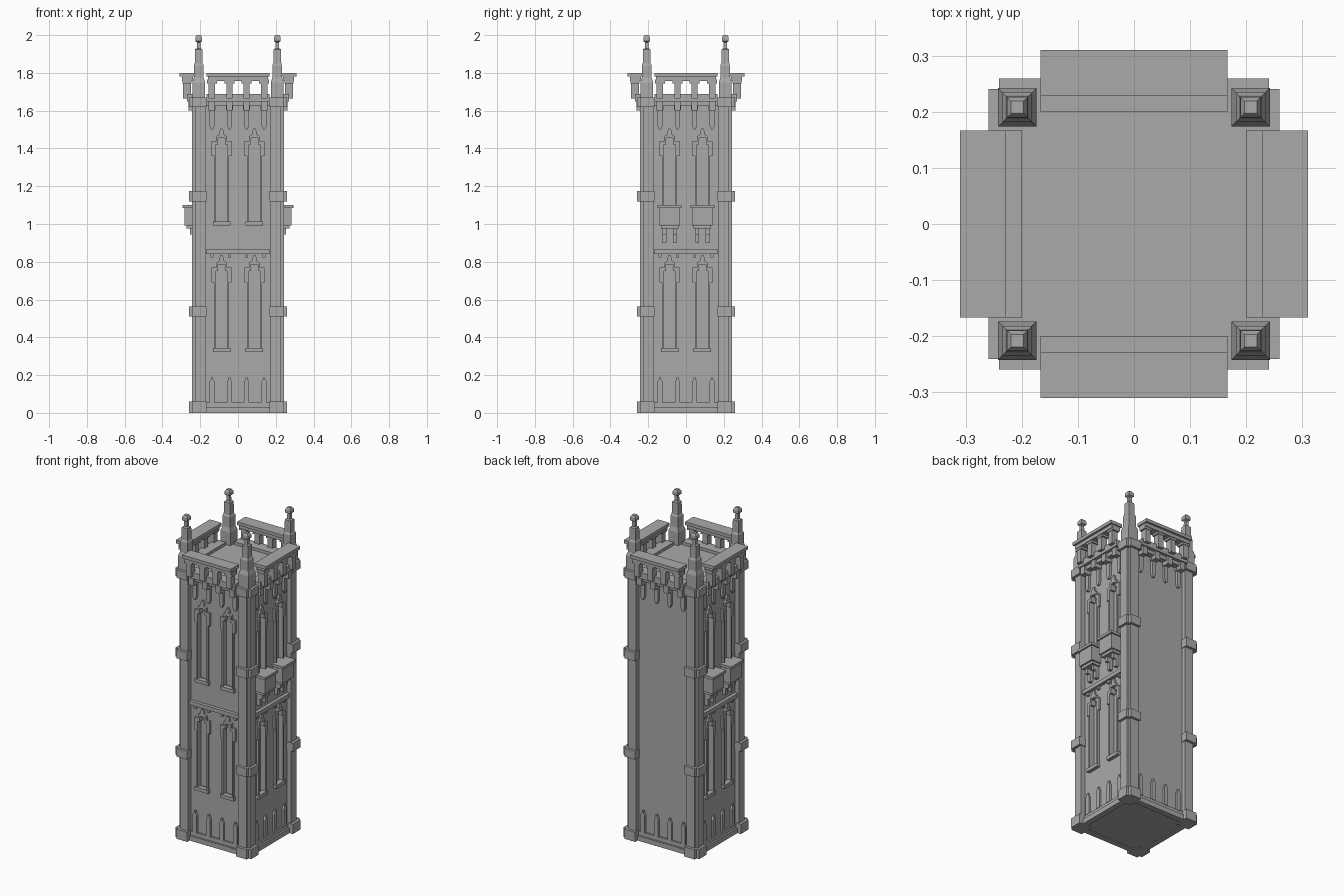
import bpy, bmesh, math
from mathutils import Matrix, Vector

if "Cube" in bpy.data.objects:
    bpy.data.objects.remove(bpy.data.objects["Cube"], do_unlink=True)

stone = bpy.data.materials.new("grey_stone")
stone.use_nodes = True
GREY = (0.4, 0.4, 0.4, 1)
stone.diffuse_color = GREY
stone.node_tree.nodes["Principled BSDF"].inputs["Base Color"].default_value = GREY

FRONT, RIGHT, BACK, LEFT = range(4)
ALL = (FRONT, RIGHT, BACK, LEFT)
DECORATED = (FRONT, RIGHT, LEFT)
BALCONIES = (RIGHT, LEFT)
WALL = 0.215
BAYS = (-0.087, 0.087)
PILASTERS = (-0.138, -0.045, 0.045, 0.138)


def rect(u0, u1, z0, z1):
    return [(u0, z0), (u1, z0), (u1, z1), (u0, z1)]


def mirrored(half, u, z):
    """Closed outline from the right half of a symmetric shape."""
    right = [(u + a, z + b) for a, b in half]
    left = [(u - a, z + b) for a, b in reversed(half) if a > 0]
    return right + left


def add_rings(bm, rings):
    """Closed solid through rings of equal vertex count."""
    rows = [[bm.verts.new(p) for p in ring] for ring in rings]
    n = len(rows[0])
    bm.faces.new(rows[0])
    bm.faces.new(rows[-1])
    for a, b in zip(rows, rows[1:]):
        for i in range(n):
            j = (i + 1) % n
            bm.faces.new((a[i], a[j], b[j], b[i]))


def finish(name, bm):
    bmesh.ops.recalc_face_normals(bm, faces=bm.faces)
    mesh = bpy.data.meshes.new(name)
    bm.to_mesh(mesh)
    bm.free()
    mesh.materials.append(stone)
    obj = bpy.data.objects.new(name, mesh)
    bpy.context.collection.objects.link(obj)
    return obj


def part(name, prisms, sides=ALL):
    """Prisms are (outline, inner, outer) facing out of each listed side."""
    bm = bmesh.new()
    for side in sides:
        turn = Matrix.Rotation(side * math.pi / 2, 3, 'Z')
        for outline, inner, outer in prisms:
            add_rings(bm, [[turn @ Vector((u, -d, z)) for u, z in outline]
                           for d in (inner, outer)])
    return finish(name, bm)


def cut(obj, cutter):
    mod = obj.modifiers.new("openings", 'BOOLEAN')
    mod.operation = 'DIFFERENCE'
    mod.solver = 'EXACT'
    mod.object = cutter
    graph = bpy.context.evaluated_depsgraph_get()
    mesh = bpy.data.meshes.new_from_object(obj.evaluated_get(graph))
    obj.modifiers.clear()
    obj.data = mesh


# Tower body and window frames, with recessed windows cut into both
opening = [(0.03, 0.01), (0.03, 0.42), (0.018, 0.42), (0.018, 0.455)]
surround = [(0.04, 0), (0.04, 0.36), (0.052, 0.36), (0.052, 0.44), (0.028, 0.44),
            (0.028, 0.465), (0.012, 0.475), (0.012, 0.49), (0.005, 0.505)]
windows = [(u, z) for u in BAYS for z in (0.33, 1.0)]
body = part("tower_body", [(rect(-WALL, WALL, 0.005, 1.67), -WALL, WALL)], [FRONT])
frames = part("window_frames", [(mirrored(surround, u, z), 0.205, 0.228)
                                for u, z in windows], DECORATED)
cutter = part("window_cutter", [(mirrored(opening, u, z), 0.195, 0.3)
                                for u, z in windows], DECORATED)
cut(body, cutter)
cut(frames, cutter)
bpy.data.objects.remove(cutter, do_unlink=True)
part("window_sills", [(rect(u - 0.046, u + 0.046, z - 0.008, z + 0.014), 0.205, 0.236)
                      for u, z in windows], DECORATED)

# Plinth and middle string course with its little corbels
part("plinth", [(rect(-0.17, 0.17, 0, 0.03), 0.2, 0.236),
                (rect(-0.17, 0.17, 0.03, 0.055), 0.2, 0.225)])
part("string_course", [(rect(-0.17, 0.17, 0.842, 0.866), 0.2, 0.236)]
     + [(rect(u - 0.008, u + 0.008, 0.823, 0.843), 0.2, 0.228) for u in PILASTERS],
     DECORATED)

# Pointed pilasters at the foot and under the cornice
spike = [(0.014, 0), (0.014, 0.11), (0.006, 0.125), (0.006, 0.135)]
pendant = [(0.005, 0), (0.013, 0.02), (0.013, 0.1), (0.018, 0.105), (0.018, 0.14)]
part("foot_pilasters", [(mirrored(spike, u, 0.053), 0.2, 0.228) for u in PILASTERS])
part("hanging_pilasters", [(mirrored(pendant, u, 1.5), 0.2, 0.23) for u in PILASTERS])


# Stepped corner shafts and their collars
def corner(z0, z1, near, mid, far):
    return [(rect(near, mid, z0, z1), near, far), (rect(near, far, z0, z1), near, mid)]


part("corner_shafts", corner(0.01, 1.65, 0.172, 0.228, 0.243))
collars = []
for z0, z1 in ((0, 0.06), (0.51, 0.562), (1.12, 1.175), (1.62, 1.67)):
    collars += corner(z0, z1, 0.167, 0.241, 0.259)
part("corner_collars", collars)

# Cornice, parapet columns and coping
part("cornice", [(rect(-0.167, 0.167, 1.625, 1.648), 0.2, 0.25),
                 (rect(-0.167, 0.167, 1.648, 1.688), 0.2, 0.27)])
columns = []
for u in PILASTERS:
    columns += [(rect(u - 0.017, u + 0.017, 1.665, 1.765), 0.25, 0.29),
                (rect(u - 0.026, u + 0.026, 1.745, 1.765), 0.245, 0.293),
                (rect(u - 0.017, u + 0.017, 1.6, 1.67), 0.205, 0.262)]
part("parapet_columns", columns)
part("parapet_coping", [(rect(-0.167, 0.167, 1.78, 1.8), 0.229, 0.31),
                        (rect(-0.16, 0.16, 1.758, 1.781), 0.238, 0.297)])

# Balconies on the two flanks, held by paired brackets
balcony = []
for c in BAYS:
    balcony += [(rect(c - 0.063, c + 0.063, 1.084, 1.1), 0.2, 0.293),
                (rect(c - 0.054, c + 0.054, 0.992, 1.085), 0.2, 0.283),
                (rect(c - 0.046, c + 0.046, 0.975, 0.993), 0.2, 0.272)]
    for u in (c - 0.027, c + 0.027):
        balcony += [(rect(u - 0.01, u + 0.01, 0.9, 0.976), 0.2, 0.237),
                    (rect(u - 0.01, u + 0.01, 0.945, 0.976), 0.2, 0.255)]
part("balconies", balcony, BALCONIES)

# Corner pinnacles with finials
profile = [(0.034, 1.66), (0.034, 1.75), (0.026, 1.775), (0.026, 1.84), (0.021, 1.85),
           (0.019, 1.925), (0.01, 1.93), (0.009, 1.962), (0.018, 1.968),
           (0.018, 1.988), (0.011, 2.0)]
bm = bmesh.new()
for x in (-0.208, 0.208):
    for y in (-0.208, 0.208):
        add_rings(bm, [[(x + sx * h, y + sy * h, z) for sx, sy in
                        ((-1, -1), (1, -1), (1, 1), (-1, 1))] for h, z in profile])
finish("corner_pinnacles", bm)
